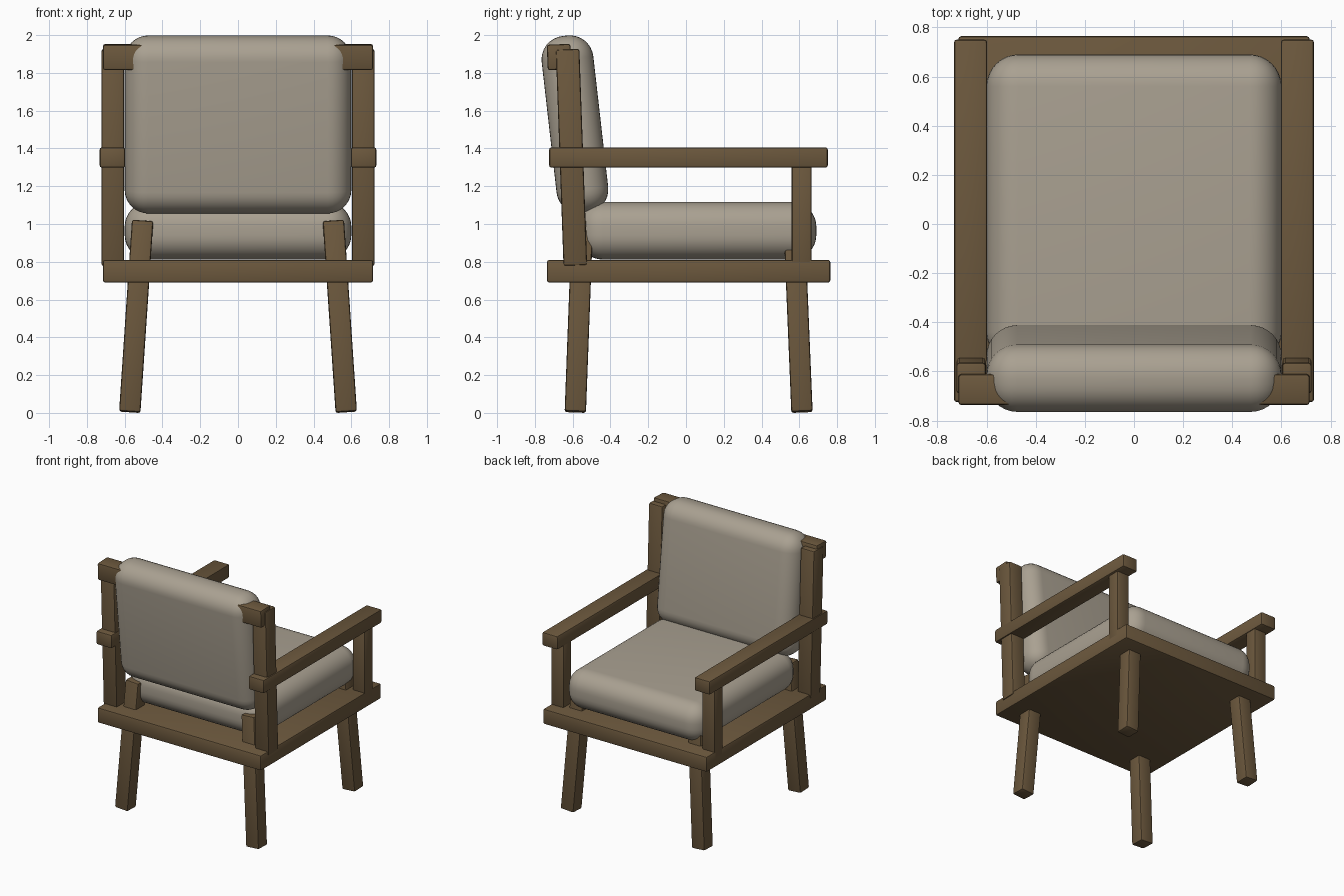
import bpy, math
from mathutils import Vector, Matrix

if "Cube" in bpy.data.objects:
    bpy.data.objects.remove(bpy.data.objects["Cube"])


def material(name, col):
    m = bpy.data.materials.new(name)
    m.diffuse_color = (*col, 1)
    m.use_nodes = True
    m.node_tree.nodes["Principled BSDF"].inputs["Base Color"].default_value = m.diffuse_color
    return m


WOOD = material("brown wood", (0.150, 0.098, 0.047))
FABRIC = material("beige fabric", (0.40, 0.355, 0.285))


def block(name, center, size, mat, bevel=0.012, segs=2, rot=None):
    """Box with rounded edges."""
    bpy.ops.mesh.primitive_cube_add(size=1)
    o = bpy.context.object
    o.name = name
    o.data.transform(Matrix.Diagonal((*size, 1)))
    if rot is not None:
        o.data.transform(rot.to_4x4())
    o.location = center
    o.data.materials.append(mat)
    b = o.modifiers.new("round", 'BEVEL')
    b.width, b.segments = bevel, segs
    b.limit_method = 'NONE'
    bpy.ops.object.modifier_apply(modifier="round")
    bpy.ops.object.shade_smooth_by_angle(angle=math.radians(30))
    return o


def beam(name, a, b, w, d):
    """Leaning beam between two points."""
    a, b = Vector(a), Vector(b)
    z = (b - a).normalized()
    y = z.cross(Vector((1, 0, 0))).normalized()
    x = y.cross(z)
    rot = Matrix((x, y, z)).transposed()
    return block(name, (a + b) / 2, (w, d, (b - a).length), WOOD, rot=rot)


# seat base board
block("seat_base", (0, 0.014, 0.75), (1.43, 1.5, 0.12), WOOD)

for s, side in ((-1, "left"), (1, "right")):
    # splayed legs, running up through the base
    beam(side + "_back_leg", (s * 0.573, -0.586, 0.005), (s * 0.505, -0.548, 1.017), 0.113, 0.113)
    beam(side + "_front_leg", (s * 0.573, 0.614, 0.005), (s * 0.505, 0.572, 1.017), 0.113, 0.113)
    # leaning back post, upright arm support, armrest
    beam(side + "_back_post", (s * 0.663, -0.586, 0.78), (s * 0.663, -0.627, 1.925), 0.12, 0.125)
    block(side + "_arm_support", (s * 0.66, 0.612, 1.04), (0.11, 0.105, 0.58), WOOD)
    block(side + "_armrest", (s * 0.665, 0.013, 1.352), (0.135, 1.475, 0.107), WOOD)

# top rail behind the back cushion
block("top_rail", (0, -0.672, 1.884), (1.43, 0.125, 0.135), WOOD,
      rot=Matrix.Rotation(math.radians(2), 3, 'X'))

# cushions
block("seat_cushion", (0, 0.06, 0.964), (1.2, 1.26, 0.305), FABRIC, 0.13, 8)
block("back_cushion", (0, -0.588, 1.527), (1.2, 0.275, 0.945), FABRIC, 0.125, 8,
      rot=Matrix.Rotation(math.radians(6.5), 3, 'X'))
